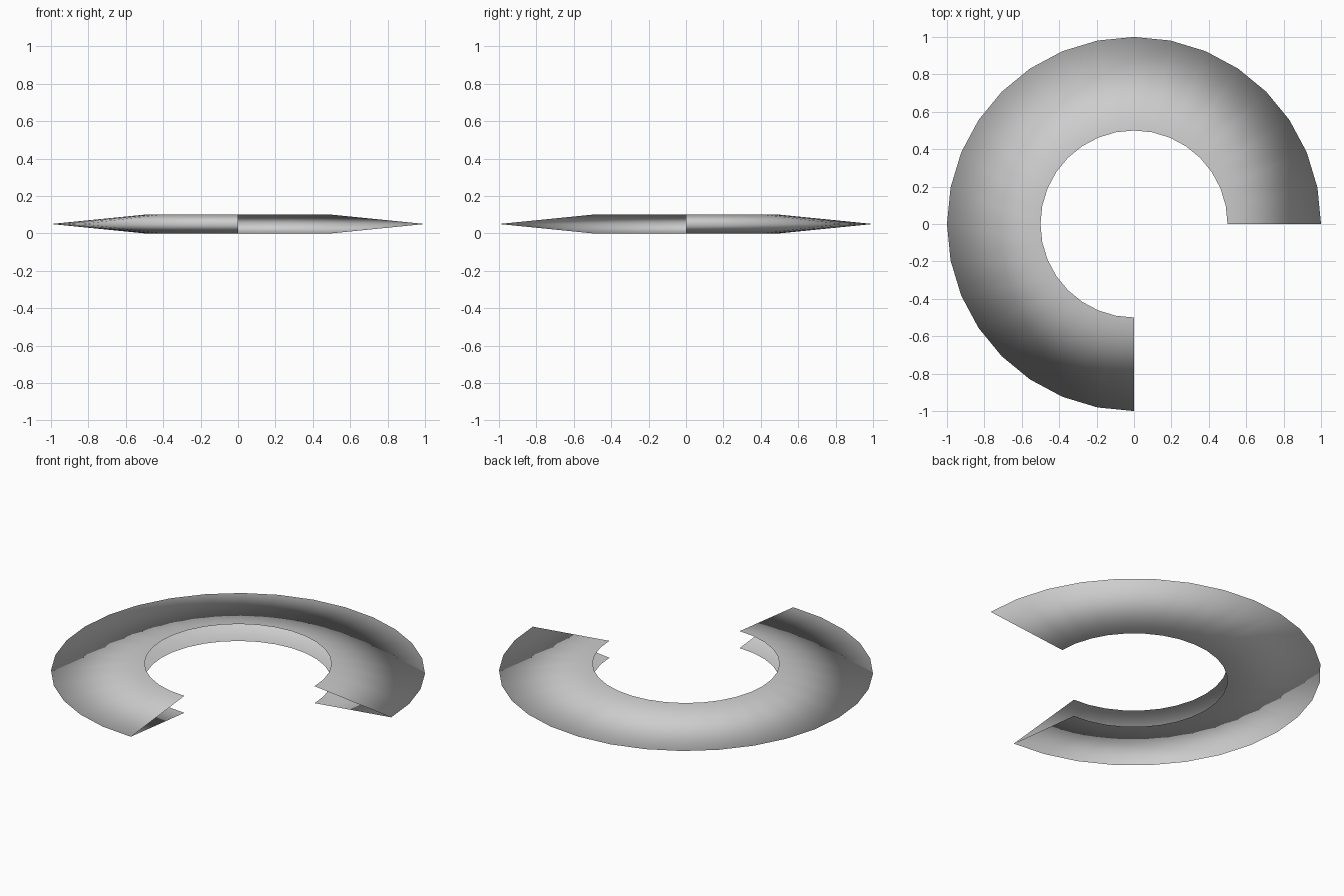
import bpy
import bmesh
from math import radians
from mathutils import Vector

cube = bpy.data.objects.get("Cube")
if cube:
    bpy.data.objects.remove(cube, do_unlink=True)

INNER, OUTER, HEIGHT = 0.5, 1.0, 0.1
SWEEP, STEPS = 270, 24

# Single plain grey
grey = bpy.data.materials.new("plain grey")
grey.use_nodes = True
colour = (0.61, 0.61, 0.61, 1)
grey.diffuse_color = colour
grey.node_tree.nodes["Principled BSDF"].inputs["Base Color"].default_value = colour

# V-shaped profile, open towards the centre, swept three quarters of a turn
bm = bmesh.new()
profile = [(INNER, 0), (OUTER, HEIGHT / 2), (INNER, HEIGHT)]
verts = [bm.verts.new((r, 0, z)) for r, z in profile]
edges = [bm.edges.new(pair) for pair in zip(verts, verts[1:])]
bmesh.ops.spin(bm, geom=verts + edges, cent=(0, 0, 0), axis=(0, 0, 1),
               angle=radians(SWEEP), steps=STEPS, use_duplicate=False)

# Upper faces point up, lower faces point down
bm.normal_update()
for face in bm.faces:
    side = face.calc_center_median().z - HEIGHT / 2
    if face.normal.dot(Vector((0, 0, side))) < 0:
        face.normal_flip()
    face.smooth = True

mesh = bpy.data.meshes.new("open_ring")
bm.to_mesh(mesh)
bm.free()
mesh.materials.append(grey)
ring = bpy.data.objects.new("open_ring", mesh)
bpy.context.collection.objects.link(ring)
